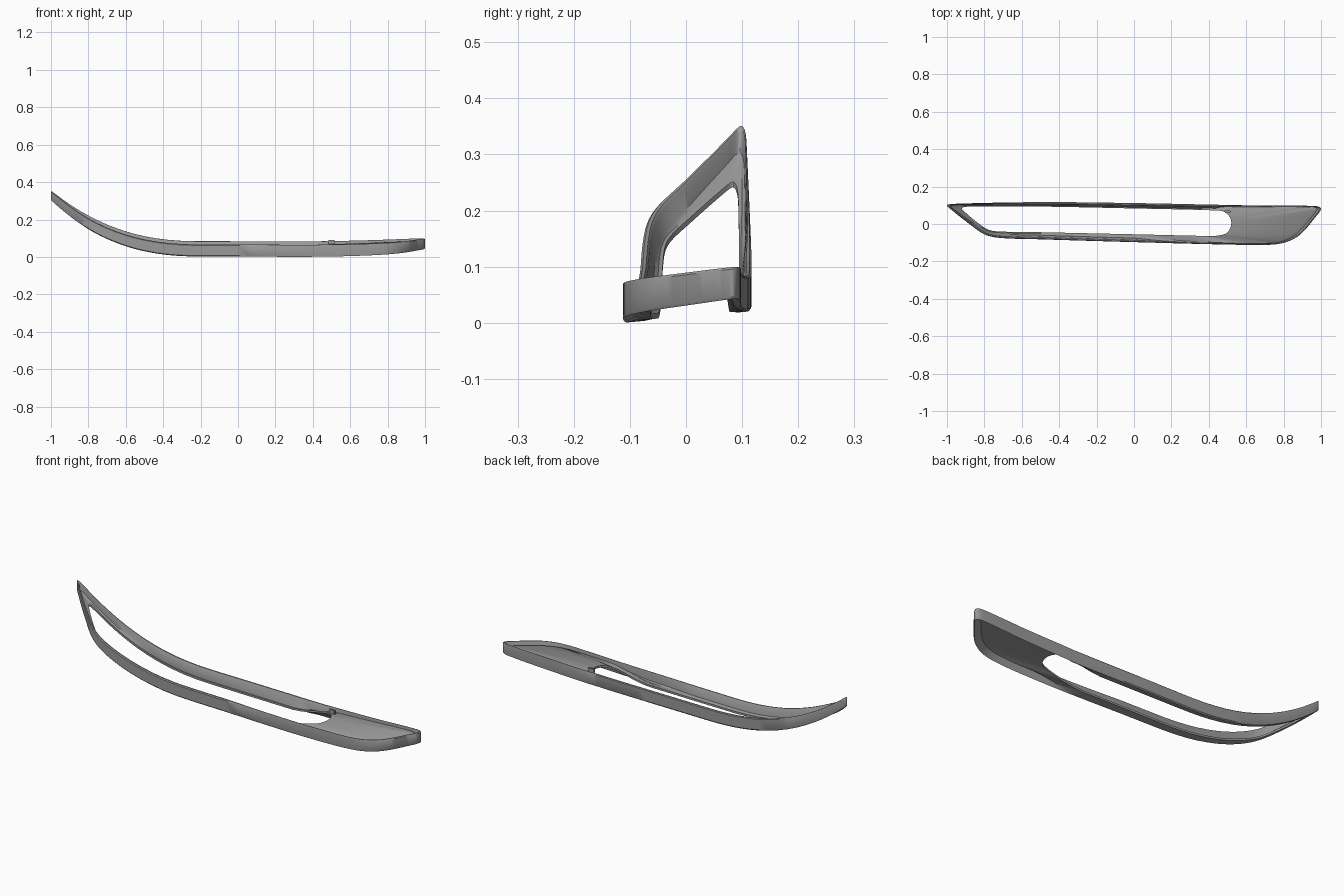
import bpy, bmesh, math
from mathutils import Vector

cube = bpy.data.objects.get("Cube")
if cube:
    bpy.data.objects.remove(cube, do_unlink=True)

grey = bpy.data.materials.new("mid_grey")
grey.use_nodes = True
colour = (0.32, 0.32, 0.32, 1)
grey.diffuse_color = colour
grey.node_tree.nodes["Principled BSDF"].inputs["Base Color"].default_value = colour

# Matching plan points of the outer wall and the opening
OUTER = [(-1, .1), (-.96, .108), (-.5, .117), (0, .112), (.4, .104), (.7, .098),
         (.97, .096), (1, .083), (.965, .03), (.89, -.055), (.82, -.095),
         (.73, -.111), (.5, -.11), (0, -.097), (-.5, -.082), (-.72, -.074),
         (-.8, -.055), (-.88, 0), (-.975, .075)]
OPENING = [(-.92, .085), (-.88, .093), (-.5, .093), (0, .083), (.42, .073), (.48, .066),
           (.51, .04), (.52, .01), (.515, -.02), (.5, -.045), (.47, -.058),
           (.42, -.064), (.3, -.062), (0, -.055), (-.5, -.044), (-.72, -.04),
           (-.78, -.03), (-.84, .01), (-.905, .065)]
STEPS = 8


def smooth_loop(points):
    """Closed curve through the points, with tangents scaled to each span."""
    p = [Vector(q) for q in points]
    n = len(p)
    tangent = []
    for i in range(n):
        a, b, c = p[i - 1], p[i], p[(i + 1) % n]
        tangent.append((c - a) / ((c - b).length + (b - a).length))
    out = []
    for i in range(n):
        a, b = p[i], p[(i + 1) % n]
        d = (b - a).length
        for k in range(STEPS):
            t = k / STEPS
            out.append(a * (2*t**3 - 3*t**2 + 1) + b * (3*t**2 - 2*t**3)
                       + tangent[i] * d * (t**3 - 2*t**2 + t)
                       + tangent[(i + 1) % n] * d * (t**3 - t**2))
    return out


def sweep(x):
    return max(0, min(1, (-.2 - x) / .8))


def base(p):
    """Underside height: upswept end, slight lift at the other, tilted in y."""
    return .01 + .285 * sweep(p.x)**2.4 + .025 * (max(0, p.x - .3) / .7)**2 + .09 * p.y


def wall(p):
    return .064 - .014 * sweep(p.x)**3 - .007 * max(0, p.x)**4


def lift(x):
    """The closed panel stands higher than the long lips."""
    t = max(0, min(1, (x - .25) / .27))
    return .04 * t * t * (3 - 2 * t)


def section(o, i):
    """One cross-section from the outer wall to the opening edge."""
    gap = (i - o).length
    inward = (i - o) / gap

    def at(inset, height):
        q = o + inward * min(inset, gap * .8)
        return Vector((q.x, q.y, base(q) + height(q)))

    return [at(.004, lambda q: 0),
            at(0, lambda q: .005),
            at(0, lambda q: wall(q) - .004),
            at(.004, wall),
            at(.010, wall),
            at(.014, lambda q: wall(q) - .005),
            at(.022, lambda q: .018 + .5 * lift(q.x)),
            at(.045, lambda q: .012 + .85 * lift(q.x)),
            Vector((i.x, i.y, base(i) + .012 + lift(i.x))),
            Vector((i.x, i.y, base(i) + .002 + lift(i.x))),
            at(.045, lambda q: .002 + .85 * lift(q.x)),
            at(.018, lambda q: .3 * lift(q.x))]


def finish(obj):
    obj.data.materials.append(grey)
    bpy.ops.object.select_all(action="DESELECT")
    obj.select_set(True)
    bpy.context.view_layer.objects.active = obj
    bpy.ops.object.shade_smooth_by_angle(angle=math.radians(35))


def make_object(name, bm):
    bmesh.ops.recalc_face_normals(bm, faces=bm.faces)
    mesh = bpy.data.meshes.new(name)
    bm.to_mesh(mesh)
    bm.free()
    obj = bpy.data.objects.new(name, mesh)
    bpy.context.collection.objects.link(obj)
    finish(obj)


# Trim frame: cross-sections bridged around the loop
bm = bmesh.new()
rings = [[bm.verts.new(v) for v in section(o, i)]
         for o, i in zip(smooth_loop(OUTER), smooth_loop(OPENING))]
for k, ring in enumerate(rings):
    following = rings[(k + 1) % len(rings)]
    m = len(ring)
    for j in range(m):
        bm.faces.new((ring[j], ring[(j + 1) % m], following[(j + 1) % m], following[j]))
make_object("trim_frame", bm)

# Small clip at the corner of the opening
bm = bmesh.new()
bmesh.ops.create_cube(bm, size=1)
bmesh.ops.scale(bm, vec=(.035, .012, .024), verts=bm.verts)
bmesh.ops.bevel(bm, geom=bm.edges[:], offset=.003, segments=2, affect="EDGES")
bmesh.ops.translate(bm, vec=(.5, .066, .078), verts=bm.verts)
make_object("opening_clip", bm)
